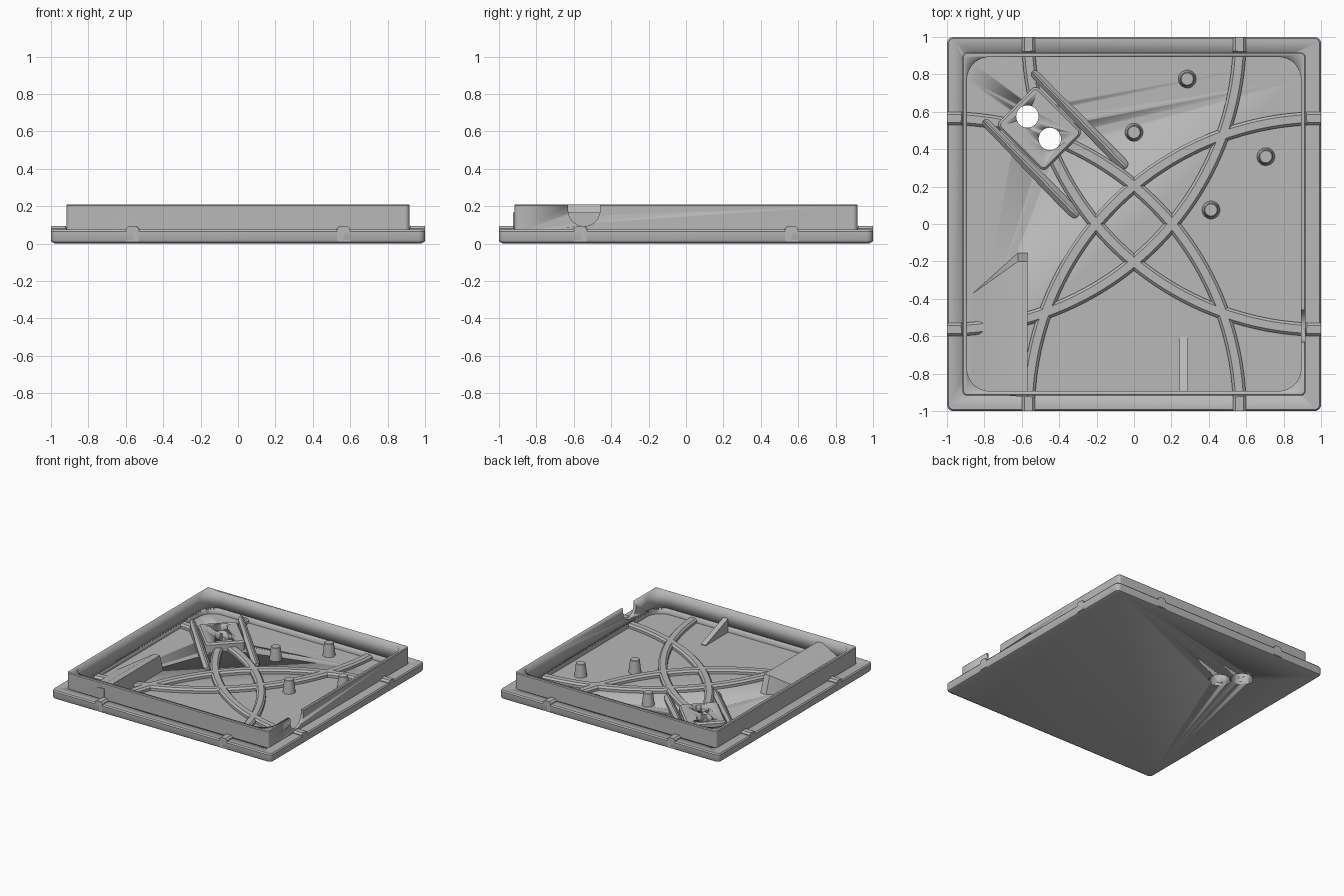
import bpy, bmesh
from math import pi, sin, cos, radians

cube = bpy.data.objects.get("Cube")
if cube:
    bpy.data.objects.remove(cube, do_unlink=True)

# one plain grey plastic
grey = bpy.data.materials.new("grey_plastic")
grey.use_nodes = True
GREY = (0.48, 0.48, 0.48, 1)
grey.diffuse_color = GREY
grey.node_tree.nodes["Principled BSDF"].inputs["Base Color"].default_value = GREY

FLOOR, FLANGE, TOP = 0.025, 0.075, 0.21


def finish(name, bm):
    bmesh.ops.recalc_face_normals(bm, faces=bm.faces)
    mesh = bpy.data.meshes.new(name)
    bm.to_mesh(mesh)
    bm.free()
    obj = bpy.data.objects.new(name, mesh)
    bpy.context.collection.objects.link(obj)
    mesh.materials.append(grey)
    bpy.ops.object.select_all(action="DESELECT")
    obj.select_set(True)
    bpy.context.view_layer.objects.active = obj
    bpy.ops.object.shade_smooth_by_angle(angle=radians(30))
    return obj


def hull(name, points):
    """Convex solid around a set of points."""
    bm = bmesh.new()
    for p in points:
        bm.verts.new(p)
    bmesh.ops.convex_hull(bm, input=bm.verts)
    bmesh.ops.delete(bm, geom=[v for v in bm.verts if not v.link_faces], context="VERTS")
    bmesh.ops.dissolve_limit(bm, angle_limit=0.01, verts=bm.verts, edges=bm.edges)
    return finish(name, bm)


def ring(x, y, z, r, n=32):
    return [(x + r * cos(2 * pi * i / n), y + r * sin(2 * pi * i / n), z) for i in range(n)]


def slab(name, half, corner, levels):
    """Square plate with round corners; levels are (height, inset)."""
    c = half - corner
    return hull(name, [p for z, inset in levels for sx in (-c, c) for sy in (-c, c)
                       for p in ring(sx, sy, z, corner - inset)])


def sweep(name, path, chamfer):
    """Ridge along (x, y, height, half width) points with chamfered top edges."""
    bm = bmesh.new()
    rows = []
    for i, (x, y, h, w) in enumerate(path):
        a, b = path[max(i - 1, 0)], path[min(i + 1, len(path) - 1)]
        dx, dy = b[0] - a[0], b[1] - a[1]
        d = (dx * dx + dy * dy) ** 0.5
        k = w * chamfer
        section = [(-w, 0.012), (-w, h - k), (k * 0.7 - w, h - k * 0.3), (k - w, h),
                   (w - k, h), (w - k * 0.7, h - k * 0.3), (w, h - k), (w, 0.012)]
        rows.append([bm.verts.new((x - dy / d * s, y + dx / d * s, z)) for s, z in section])
    n = len(rows[0])
    for r, q in zip(rows, rows[1:]):
        for j in range(n):
            bm.faces.new((r[j], r[(j + 1) % n], q[(j + 1) % n], q[j]))
    bm.faces.new(rows[0])
    bm.faces.new(rows[-1])
    return finish(name, bm)


def cut(obj, *cutters):
    for c in cutters:
        mod = obj.modifiers.new(c.name, "BOOLEAN")
        mod.operation, mod.solver, mod.object = "DIFFERENCE", "EXACT", c
        c.hide_render = True
        c.hide_viewport = True


# cutters: tray cavity, cable notch and countersunk screw holes
cavity = slab("cavity_cutter", 0.893, 0.12, [(FLOOR, 0), (0.4, 0)])
notch = hull("notch_cutter", [(x, -0.545 + y, z) for x in (0.8, 1.1)
                              for y, z in [(0.085 * cos(pi * i / 20), 0.178 - 0.085 * sin(pi * i / 20))
                                           for i in range(21)] + [(-0.085, 0.4), (0.085, 0.4)]])
holes = [hull("screw_hole_cutter", ring(x, y, -0.002, 0.083) + ring(x, y, 0.1, 0.037)
              + ring(x, y, 0.2, 0.037)) for x, y in ((-0.57, 0.575), (-0.45, 0.455))]
for h in holes:
    # straight upper bore keeps the cone only below the boss top
    for v in h.data.vertices:
        if v.co.z < 0:
            v.co.z = -0.001

# base plate with rounded edges, and the wall standing on it
base = slab("base_plate", 1.0, 0.035, [(0, 0.022), (0.007, 0.007), (0.022, 0),
                                       (FLANGE - 0.01, 0), (FLANGE, 0.008)])
cut(base, cavity, *holes)
wall = slab("tray_wall", 0.917, 0.025, [(0.06, 0), (TOP - 0.006, 0), (TOP, 0.006)])
cut(wall, cavity, notch)

# four quarter-circle ridges, centred on the plate corners
R, STEPS = 1.565, 96
for k in range(4):
    start = pi / 2 * k
    cx, cy = (-1 if k in (0, 3) else 1), (-1 if k in (0, 1) else 1)
    path = []
    for i in range(STEPS + 1):
        a = start + pi / 2 * i / STEPS
        x, y = cx + R * cos(a), cy + R * sin(a)
        outside = max(abs(x), abs(y)) > 0.904
        path.append((x, y, 0.095 if outside else 0.06, 0.035))
    cut(sweep("arc_ridge", path, 0.4), *holes)

# screw boss, turned to the diagonal
s = 0.5 ** 0.5
boss_points = []
for z, inset in ((0.012, 0), (0.088, 0), (0.1, 0.012)):
    for u in (-0.15, 0.15):
        for v in (-0.12, 0.12):
            boss_points += [(-0.505 + (px + py) * s, 0.51 + (py - px) * s, z)
                            for px, py, _ in ring(u, v, z, 0.03 - inset, 16)]
boss = hull("screw_boss", boss_points)
cut(boss, *holes)

# tapering guide bars on both sides of the boss
for ox, oy in ((-0.545, 0.815), (-0.805, 0.555)):
    profile = [(0, 0.008), (0.015, 0.02), (0.05, 0.024), (0.3, 0.024), (0.42, 0.028),
               (0.94, 0.03), (0.985, 0.024), (1, 0.008)]
    sweep("guide_bar", [(ox + 0.505 * t, oy - 0.515 * t, 0.115 - 0.06 * t, w)
                        for t, w in profile], 0.8)

# tapered pegs
for x, y in ((0.285, 0.775), (0, 0.49), (0.705, 0.36), (0.412, 0.075)):
    hull("peg", ring(x, y, 0.015, 0.049) + ring(x, y, 0.127, 0.036) + ring(x, y, 0.13, 0.032))

# sloping ramp that runs through the front wall
hull("ramp", [(-0.57, -0.925, 0.012), (-0.57, -0.925, 0.165), (-0.62, -0.922, 0.165),
              (-0.87, -0.9, 0.025), (-0.87, -0.9, 0.012),
              (-0.57, -0.15, 0.012), (-0.62, -0.15, 0.012), (-0.57, -0.2, 0.165),
              (-0.62, -0.2, 0.165), (-0.86, -0.37, 0.028), (-0.86, -0.37, 0.012)])

# triangular rib bracing the front wall
hull("front_rib", [(x, y, z) for x in (0.242, 0.285)
                   for y, z in ((-0.6, 0.015), (-0.6, 0.03), (-0.9, 0.015), (-0.9, 0.14))])
